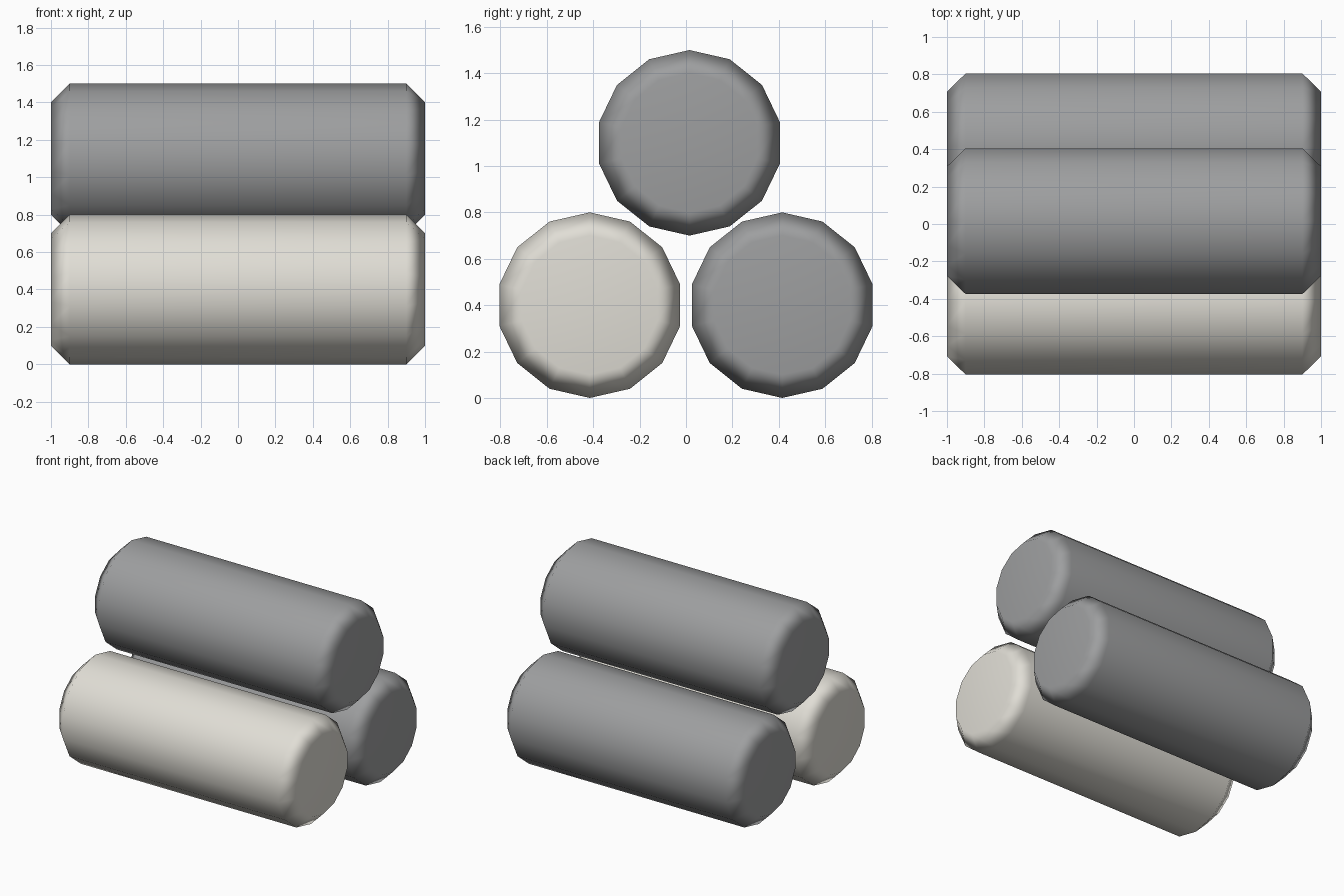
import bpy
import bmesh
from math import sin, cos, tau

SIDES = 14
PROFILE = [(-1.0, 0.3), (-0.9, 0.4), (0.9, 0.4), (1.0, 0.3)]  # (x, radius)

cube = bpy.data.objects.get("Cube")
if cube:
    bpy.data.objects.remove(cube, do_unlink=True)


def make_material(name, rgb):
    mat = bpy.data.materials.new(name)
    mat.use_nodes = True
    color = (*rgb, 1.0)
    mat.diffuse_color = color
    bsdf = next(n for n in mat.node_tree.nodes if n.type == "BSDF_PRINCIPLED")
    bsdf.inputs["Base Color"].default_value = color
    bsdf.inputs["Roughness"].default_value = 0.8
    return mat


def make_roller(name, y, z, mat):
    """Chamfered cylinder lying along x, with a vertex at the top."""
    bm = bmesh.new()
    rings = []
    for x, r in PROFILE:
        angles = [tau * i / SIDES for i in range(SIDES)]
        rings.append([bm.verts.new((x, r * sin(a), r * cos(a))) for a in angles])
    # Chamfers and body
    for a, b in zip(rings, rings[1:]):
        for i in range(SIDES):
            j = (i + 1) % SIDES
            bm.faces.new((a[i], a[j], b[j], b[i]))
    # End caps
    bm.faces.new(rings[0])
    bm.faces.new(rings[-1])
    bmesh.ops.recalc_face_normals(bm, faces=bm.faces[:])
    for face in bm.faces:
        face.smooth = True
    mesh = bpy.data.meshes.new(name)
    bm.to_mesh(mesh)
    bm.free()
    mesh.materials.append(mat)
    obj = bpy.data.objects.new(name, mesh)
    obj.location = (0, y, z)
    bpy.context.collection.objects.link(obj)
    # Flat-looking caps and body, with the shading blended over the chamfer
    obj.modifiers.new("face_weighted_normals", "WEIGHTED_NORMAL")
    return obj


grey = make_material("mid_grey", (0.34, 0.345, 0.35))
cream = make_material("warm_white", (0.75, 0.73, 0.67))

# Two cylinders side by side, one resting on top
make_roller("front_cylinder", -0.415, 0.4, cream)
make_roller("back_cylinder", 0.415, 0.4, grey)
make_roller("top_cylinder", 0.015, 1.1, grey)
